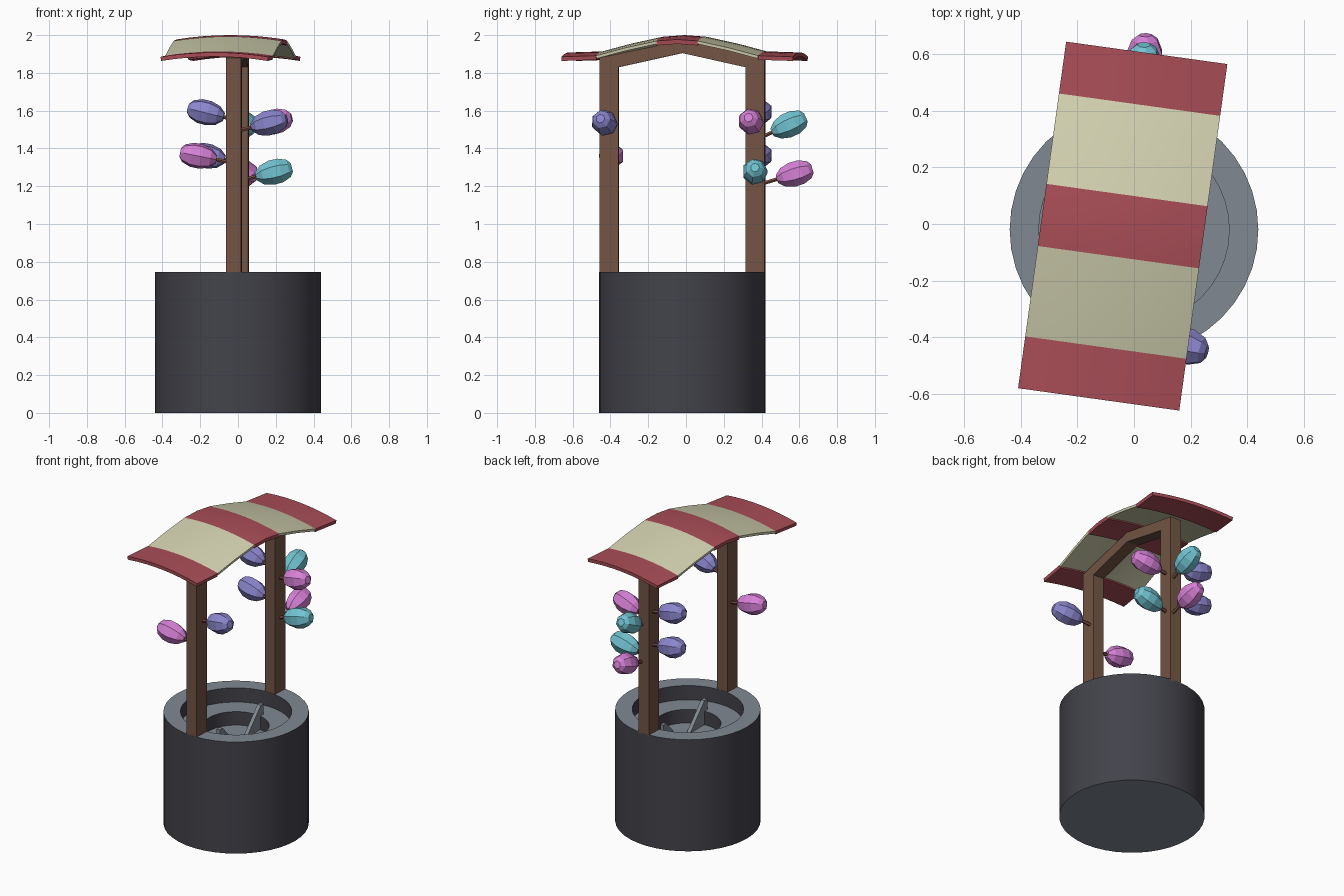
import bpy, bmesh, math
from mathutils import Vector, Matrix

if "Cube" in bpy.data.objects:
    bpy.data.objects.remove(bpy.data.objects["Cube"])


def material(name, rgb):
    m = bpy.data.materials.new(name)
    m.diffuse_color = (*rgb, 1)
    m.use_nodes = True
    m.node_tree.nodes["Principled BSDF"].inputs["Base Color"].default_value = m.diffuse_color
    return m


STONE = material("stone", (.22, .25, .29))
DARK = material("dark_stone", (.055, .055, .07))
WOOD = material("wood", (.17, .09, .058))
RED = material("roof_red", (.40, .075, .095))
CREAM = material("roof_cream", (.64, .63, .43))
STEM = material("stem", (.20, .075, .055))
PINK = material("pink", (.68, .22, .68))
PURPLE = material("purple", (.26, .24, .62))
TEAL = material("teal", (.17, .55, .65))


def finish(name, bm, *mats, matrix=Matrix()):
    bmesh.ops.recalc_face_normals(bm, faces=bm.faces)
    me = bpy.data.meshes.new(name)
    bm.to_mesh(me)
    bm.free()
    ob = bpy.data.objects.new(name, me)
    for m in mats:
        me.materials.append(m)
    ob.matrix_world = matrix
    bpy.context.collection.objects.link(ob)
    return ob


def lathe(profile, sides):
    """Closed solid of revolution about z; profile is (radius, z), ends are capped."""
    bm = bmesh.new()
    rings = [[bm.verts.new((r * math.cos(2 * math.pi * i / sides),
                            r * math.sin(2 * math.pi * i / sides), z))
              for i in range(sides)] for r, z in profile]
    for a, b in zip(rings, rings[1:]):
        for i in range(sides):
            j = (i + 1) % sides
            bm.faces.new((a[i], a[j], b[j], b[i]))
    bm.faces.new(rings[0])
    bm.faces.new(rings[-1])
    return bm


def plate(points, width):
    """Outline in the y-z plane, extruded along x and centred."""
    bm = bmesh.new()
    f = bm.faces.new([bm.verts.new((-width / 2, y, z)) for y, z in points])
    ext = bmesh.ops.extrude_face_region(bm, geom=[f])
    bmesh.ops.translate(bm, vec=(width, 0, 0),
                        verts=[v for v in ext["geom"] if isinstance(v, bmesh.types.BMVert)])
    return bm


# Well body: outer wall, rim, ledge and sunken floor
bm = lathe([(.44, 0), (.44, .745), (.337, .745), (.337, .65), (.2, .65), (.2, .56)], 40)
bm.normal_update()
for f in bm.faces:
    if abs(f.normal.z) < .1:
        f.smooth = True
        f.material_index = 1
finish("well_body", bm, STONE, DARK, matrix=Matrix.Translation((0, -.02, 0)))

# Wedge fins inside the well
for side, name in ((1, "back"), (-1, "front")):
    bm = plate([(side * .23, .56), (side * .05, .56), (side * .20, .72), (side * .23, .72)], .025)
    finish(name + "_well_fin", bm, STONE, matrix=Matrix.Translation((.03, -.02, 0)))

# Posts and pitched beam as one frame
half = [(.438, .735), (.438, 1.88), (0, 1.972)]
inner = [(.337, 1.83), (.337, .735)]
outline = (half + [(-y, z) for y, z in half[-2::-1]]
           + [(-y, z) for y, z in inner[::-1]] + [(0, 1.905)] + inner)
finish("post_frame", plate(outline, .079), WOOD,
       matrix=Matrix.Translation((-.002, -.0195, 0)) @ Matrix.Rotation(math.radians(-2.8), 4, 'Z'))

# Striped awning roof, drooping across its width
ROOF = Matrix.Translation((-.04, -.0075, 0)) @ Matrix.Rotation(math.radians(-7.9), 4, 'Z')


def roof_strip(name, stations, mat, thick):
    bm = bmesh.new()
    n = 8
    rows = []
    for s, z in stations:
        ws = [-.288 + .576 * i / n for i in range(n + 1)]
        rows.append([bm.verts.new((w, s, z - .023 * (w / .288) ** 2)) for w in ws])
    for a, b in zip(rows, rows[1:]):
        for i in range(n):
            bm.faces.new((a[i], a[i + 1], b[i + 1], b[i]))
    ob = finish(name, bm, mat, matrix=ROOF)
    if ob.data.polygons[0].normal.z < 0:
        ob.data.flip_normals()
    mod = ob.modifiers.new("thickness", 'SOLIDIFY')
    mod.thickness = thick
    mod.offset = -1
    bpy.ops.object.select_all(action='DESELECT')
    ob.select_set(True)
    bpy.context.view_layer.objects.active = ob
    bpy.ops.object.modifier_apply(modifier="thickness")
    bpy.ops.object.shade_smooth_by_angle(angle=math.radians(30))


roof_strip("ridge_strip", [(-.111, 1.992), (0, 2.0), (.111, 1.992)], RED, .024)
for side, name in ((1, "back"), (-1, "front")):
    roof_strip(name + "_slope_strip", [(side * .111, 1.992), (side * .28, 1.955), (side * .434, 1.914)],
               CREAM, .016)
    roof_strip(name + "_edge_strip", [(side * .434, 1.914), (side * .619, 1.908)], RED, .022)

# Lantern bulbs on short stems: centre, outward direction, colour
BULB = [(.022, -.098), (.052, -.065), (.067, -.015), (.066, .035), (.048, .08), (.024, .098)]
bulbs = [
    ("front_right", (.165, -.43, 1.535), (1, -.25, .25), PURPLE),
    ("front_left", (-.21, -.395, 1.36), (-1, 0, -.0), PINK),
    ("back_right_upper", (.19, .345, 1.54), (1, -.15, .25), PINK),
    ("back_right_lower", (.19, .365, 1.275), (1, 0, .25), TEAL),
    ("back_left_upper", (-.17, .39, 1.59), (-1, .1, .25), PURPLE),
    ("back_left_lower", (-.165, .39, 1.36), (-1, .1, .2), PURPLE),
    ("back_upper", (.035, .545, 1.525), (0, 1, .45), TEAL),
    ("back_lower", (.04, .575, 1.265), (0, 1, .3), PINK),
]
for name, pos, axis, mat in bulbs:
    if name == "front_left":
        axis = (-1, 0, .2)
    place = Matrix.Translation(pos) @ Vector(axis).normalized().to_track_quat('Z', 'Y').to_matrix().to_4x4()
    finish(name + "_bulb", lathe(BULB, 7), mat, matrix=place)
    finish(name + "_stem", lathe([(.011, -.185), (.011, -.08)], 6), STEM, matrix=place)
